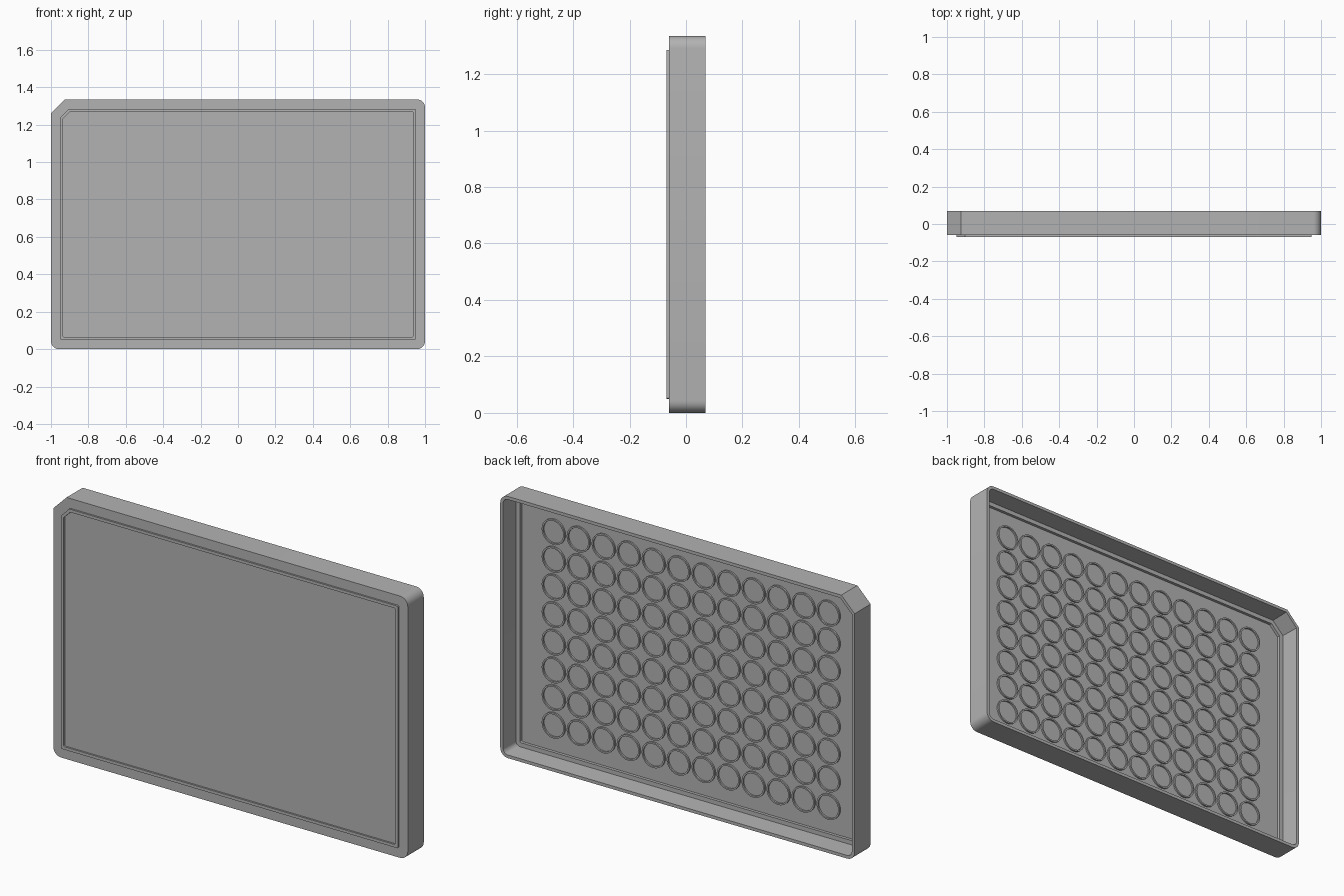
import bpy, bmesh, math

if "Cube" in bpy.data.objects:
    bpy.data.objects.remove(bpy.data.objects["Cube"])

H = 1.335          # height of the lid
RADIUS = 0.043     # rounded corners
CHAMFER = 0.075    # cut corner at the upper left
PITCH = 0.141      # spacing of the round ridges

grey = bpy.data.materials.new("light grey plastic")
grey.diffuse_color = (0.45, 0.45, 0.45, 1)
grey.use_nodes = True
grey.node_tree.nodes["Principled BSDF"].inputs["Base Color"].default_value = grey.diffuse_color


def finish(name, bm):
    bmesh.ops.recalc_face_normals(bm, faces=bm.faces)
    mesh = bpy.data.meshes.new(name)
    bm.to_mesh(mesh)
    bm.free()
    mesh.materials.append(grey)
    obj = bpy.data.objects.new(name, mesh)
    bpy.context.collection.objects.link(obj)
    bpy.context.view_layer.objects.active = obj
    obj.select_set(True)
    bpy.ops.object.shade_smooth_by_angle(angle=math.radians(30))
    obj.select_set(False)
    return obj


def outline(d):
    """Rectangle inset by d: three round corners and one chamfer."""
    r = max(RADIUS - d, 0.006)
    w, lo, hi = 1 - d, d, H - d
    pts = []
    for cx, cz, start in ((-w + r, lo + r, 180), (w - r, lo + r, 270), (w - r, hi - r, 0)):
        for i in range(9):
            a = math.radians(start + 90 * i / 8)
            pts.append((cx + r * math.cos(a), cz + r * math.sin(a)))
    c = CHAMFER - d * (2 - math.sqrt(2))
    return pts + [(-w + c, hi), (-w, hi - c)]


# Lid shell: section running from the front panel over the stacking rim,
# around the skirt and into the stepped cavity at the back
section = [(0.065, -0.060), (0.065, -0.069), (0.050, -0.069), (0.050, -0.060),
           (0.000, -0.060), (0.000, 0.069), (0.016, 0.069), (0.020, -0.030),
           (0.042, -0.030), (0.042, -0.045)]
bm = bmesh.new()
loops = [[bm.verts.new((x, y, z)) for x, z in outline(d)] for d, y in section]
for a, b in zip(loops, loops[1:]):
    for i in range(len(a)):
        j = (i + 1) % len(a)
        bm.faces.new((a[i], a[j], b[j], b[i]))
bm.faces.new(loops[0])
bm.faces.new(loops[-1])
finish("lid_shell", bm)

# Round ridges inside the lid, 12 columns by 8 rows
SIDES = 28
bm = bmesh.new()
for col in range(12):
    for row in range(8):
        cx = (col - 5.5) * PITCH
        cz = H / 2 + (row - 3.5) * PITCH
        rings = []
        for r, y in ((0.065, -0.046), (0.065, -0.037), (0.057, -0.037), (0.057, -0.046)):
            rings.append([bm.verts.new((cx + r * math.cos(math.tau * i / SIDES), y,
                                        cz + r * math.sin(math.tau * i / SIDES)))
                          for i in range(SIDES)])
        for k in range(4):
            a, b = rings[k], rings[(k + 1) % 4]
            for i in range(SIDES):
                j = (i + 1) % SIDES
                bm.faces.new((a[i], a[j], b[j], b[i]))
finish("well_ridges", bm)
